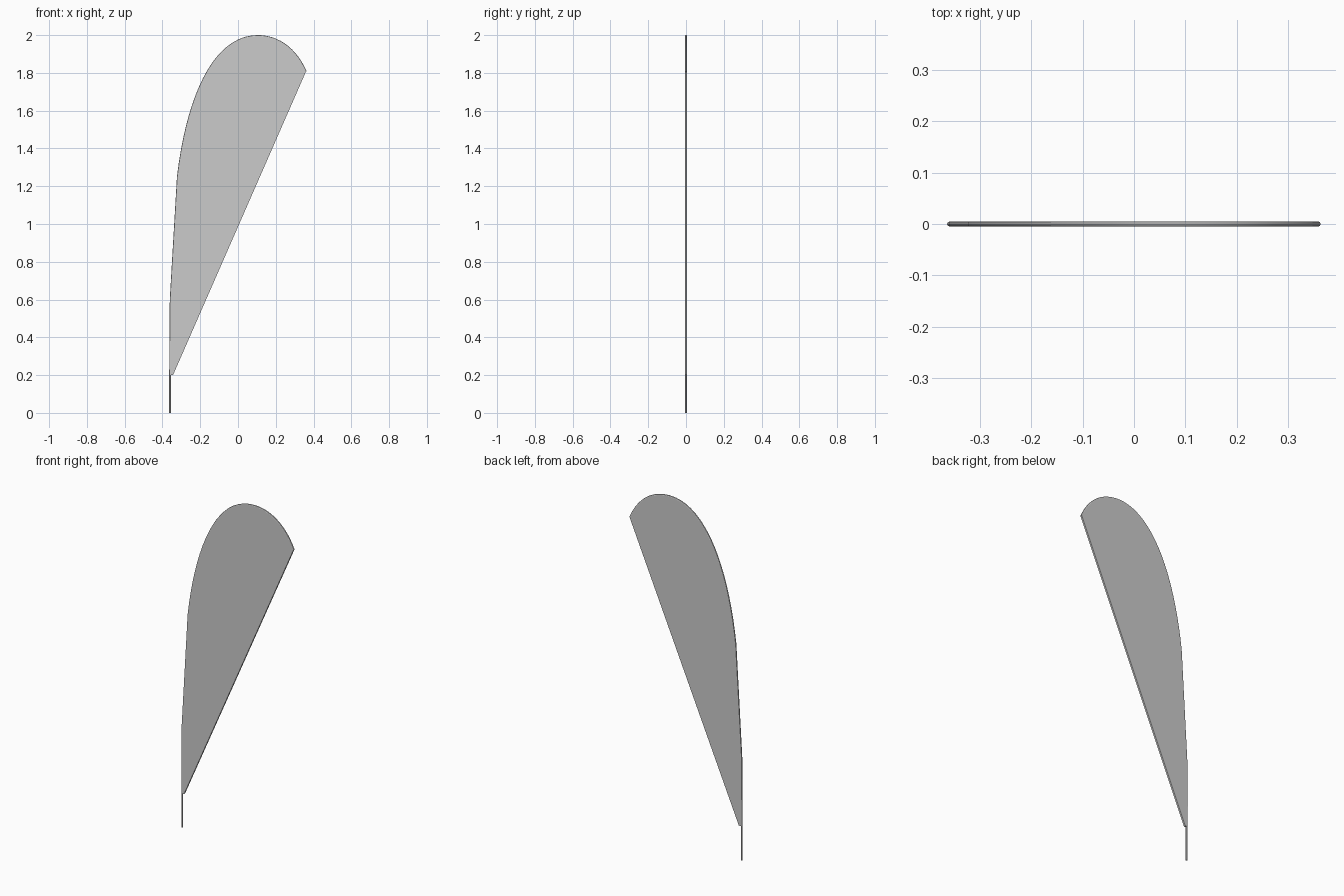
import bpy, bmesh
from mathutils import Vector
from mathutils.geometry import interpolate_bezier

if "Cube" in bpy.data.objects:
    bpy.data.objects.remove(bpy.data.objects["Cube"])

R = 0.0052          # pole radius, also half the banner thickness

def V(x, z):
    return Vector((x, 0, z))

# Pole centreline: straight foot, slight lean, then the bowed top
foot = [V(-0.359, 0), V(-0.359, 0.2), V(-0.356, 0.6)]
bow = interpolate_bezier(V(-0.318, 1.25), V(-0.265, 1.695), V(-0.118, 1.995), V(0.105, 1.995), 20)
tip = interpolate_bezier(V(0.105, 1.995), V(0.213, 1.995), V(0.307, 1.926), V(0.359, 1.805), 14)
path = foot + bow + tip[1:]

# Pole, running along the edge sleeve of the banner
curve = bpy.data.curves.new("pole", 'CURVE')
curve.dimensions = '3D'
curve.bevel_depth = R
curve.bevel_resolution = 2
curve.use_fill_caps = True
spline = curve.splines.new('POLY')
spline.points.add(len(path) - 1)
for p, co in zip(spline.points, path):
    p.co = (*co, 1)
pole = bpy.data.objects.new("pole", curve)
bpy.context.collection.objects.link(pole)
bpy.context.view_layer.objects.active = pole
pole.select_set(True)
bpy.ops.object.convert(target='MESH')
bpy.ops.object.shade_smooth_by_angle()

# Banner: flat outline extruded to a thin slab
outline = path[1:] + [V(-0.344, 0.2)]
bm = bmesh.new()
face = bm.faces.new([bm.verts.new(co - Vector((0, R, 0))) for co in outline])
ext = bmesh.ops.extrude_face_region(bm, geom=[face], use_keep_orig=True)
top = [g for g in ext["geom"] if isinstance(g, bmesh.types.BMVert)]
bmesh.ops.translate(bm, verts=top, vec=(0, 2 * R, 0))
bmesh.ops.recalc_face_normals(bm, faces=bm.faces)
mesh = bpy.data.meshes.new("banner")
bm.to_mesh(mesh)
bm.free()
banner = bpy.data.objects.new("banner", mesh)
bpy.context.collection.objects.link(banner)
